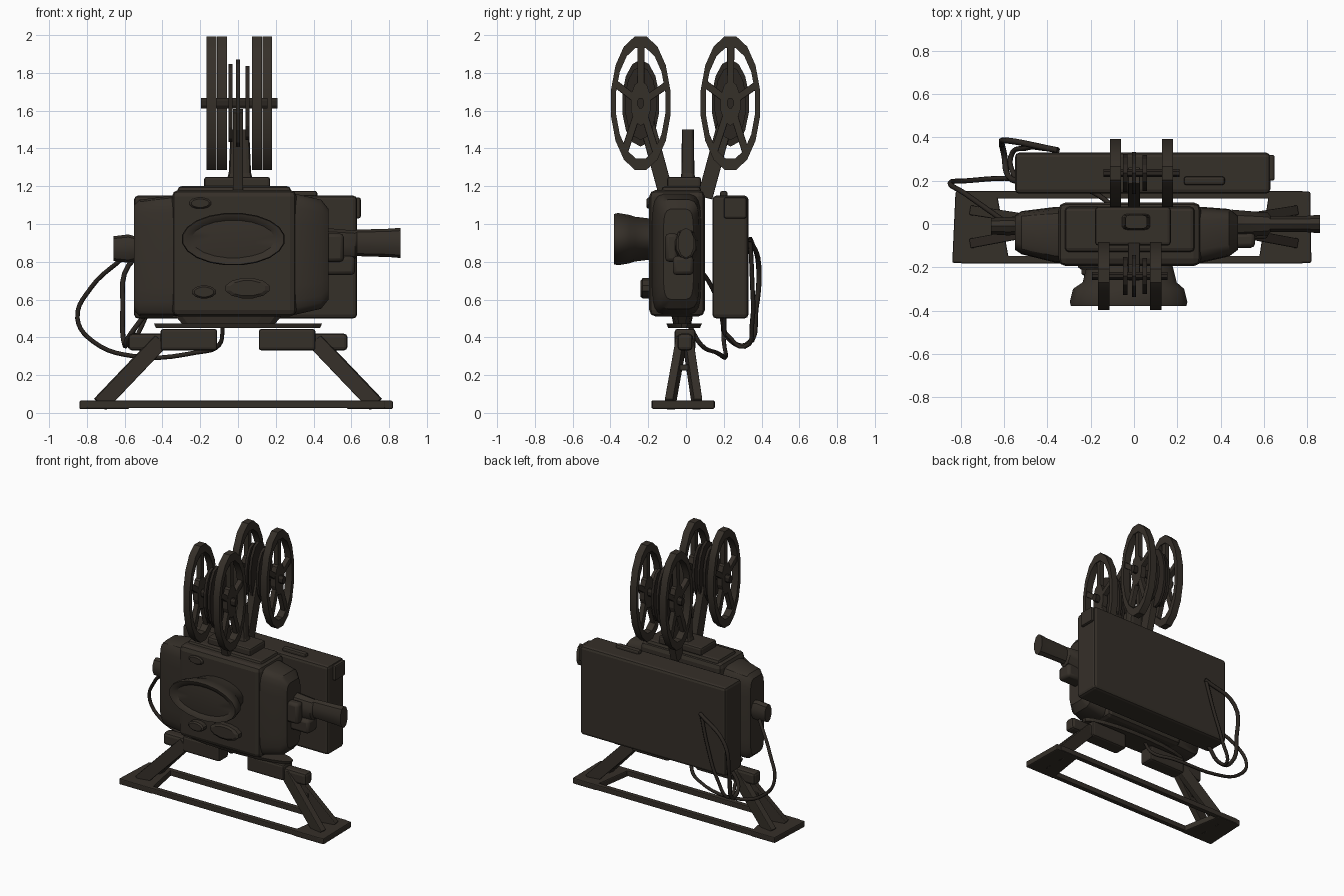
import bpy, math
from mathutils import Vector

cube = bpy.data.objects.get("Cube")
if cube:
    bpy.data.objects.remove(cube)


def material(name, rgb):
    m = bpy.data.materials.new(name)
    m.use_nodes = True
    m.diffuse_color = (*rgb, 1)
    m.node_tree.nodes["Principled BSDF"].inputs["Base Color"].default_value = (*rgb, 1)
    return m


BROWN = material("dark brown metal", (0.036, 0.029, 0.022))
BLACK = material("blackened metal", (0.024, 0.019, 0.015))


def make(name, verts, faces, mat=BROWN, bevel=0):
    me = bpy.data.meshes.new(name)
    me.from_pydata([tuple(v) for v in verts], [], faces)
    me.materials.append(mat)
    ob = bpy.data.objects.new(name, me)
    bpy.context.collection.objects.link(ob)
    if bevel:
        mod = ob.modifiers.new("edges", "BEVEL")
        mod.width, mod.segments = bevel, 2
    return ob


def loft(name, axis, sections, n=16, power=1.0, mat=BROWN, closed=False):
    """Skin sections (pos, centre a, centre b, radius a, radius b) along an axis.
    A power below 1 squares off the section; closed joins last to first."""
    verts, faces = [], []
    for pos, ca, cb, ra, rb in sections:
        for i in range(n):
            t = math.tau * (i + 0.5) / n
            c, s = math.cos(t), math.sin(t)
            p = [ca + ra * math.copysign(abs(c) ** power, c),
                 cb + rb * math.copysign(abs(s) ** power, s)]
            p.insert("xyz".index(axis), pos)
            verts.append(p)
    k = len(sections)
    for j in range(k if closed else k - 1):
        a, b = j * n, (j + 1) % k * n
        for i in range(n):
            h = (i + 1) % n
            quad = (a + i, a + h, b + h, b + i)
            faces.append(quad[::-1] if axis == "y" else quad)
    if not closed:
        caps = [tuple(range(n))[::-1], tuple(range((k - 1) * n, k * n))]
        faces += [f[::-1] for f in caps] if axis == "y" else caps
    return make(name, verts, faces, mat)


def box(name, lo, hi, bevel=0.012, mat=BROWN):
    verts = [(x, y, z) for x in (lo[0], hi[0]) for y in (lo[1], hi[1]) for z in (lo[2], hi[2])]
    faces = [(0, 1, 3, 2), (4, 6, 7, 5), (0, 4, 5, 1), (2, 3, 7, 6), (0, 2, 6, 4), (1, 5, 7, 3)]
    return make(name, verts, faces, mat, bevel)


def bar(name, a, b, w, h):
    """Rectangular bar between two points."""
    a, b = Vector(a), Vector(b)
    ob = box(name, (-w / 2, -h / 2, 0), (w / 2, h / 2, (b - a).length), 0.005)
    ob.location = a
    ob.rotation_euler = (b - a).to_track_quat("Z", "Y").to_euler()
    return ob


def cable(name, points, radius):
    cu = bpy.data.curves.new(name, "CURVE")
    cu.dimensions = "3D"
    cu.bevel_depth, cu.bevel_resolution, cu.resolution_u = radius, 1, 5
    sp = cu.splines.new("BEZIER")
    sp.bezier_points.add(len(points) - 1)
    for bp, p in zip(sp.bezier_points, points):
        bp.co = p
        bp.handle_left_type = bp.handle_right_type = "AUTO"
    cu.materials.append(BLACK)
    bpy.context.collection.objects.link(bpy.data.objects.new(name, cu))


# Projector body with a raised front housing and tapered ends
loft("body", "x", [(-0.55, -0.04, 0.82, 0.08, 0.28), (-0.52, -0.04, 0.82, 0.1, 0.31),
                   (-0.36, -0.05, 0.83, 0.13, 0.32), (0.31, -0.05, 0.84, 0.13, 0.32),
                   (0.44, -0.04, 0.84, 0.11, 0.29), (0.48, -0.04, 0.84, 0.08, 0.24)], 20, 0.35)
box("front_housing", (-0.35, -0.195, 0.51), (0.31, 0.1, 1.18), 0.035)
box("top_cap", (-0.32, -0.13, 1.14), (0.28, 0.08, 1.2), 0.02)
box("reel_mount", (-0.18, -0.1, 1.19), (0.17, 0.08, 1.25), 0.015)

# Flared oval lens hood with a shallow dished glass
loft("lens_hood", "y", [(-0.19, -0.02, 0.92, 0.2, 0.11), (-0.27, -0.02, 0.92, 0.22, 0.12),
                        (-0.3, -0.025, 0.92, 0.26, 0.13), (-0.36, -0.025, 0.92, 0.275, 0.14),
                        (-0.38, -0.025, 0.92, 0.27, 0.135), (-0.375, -0.025, 0.92, 0.245, 0.118),
                        (-0.36, -0.025, 0.92, 0.22, 0.1), (-0.365, -0.025, 0.92, 0.12, 0.055)], 20)
for name, x, z, rx, rz, y in (("left_dial", 0.05, 0.66, 0.12, 0.055, -0.24),
                              ("right_dial", -0.18, 0.64, 0.065, 0.035, -0.24),
                              ("upper_dial", -0.2, 1.11, 0.06, 0.03, -0.21)):
    loft(name, "y", [(-0.18, x, z, rx, rz), (y + 0.01, x, z, rx, rz),
                     (y, x, z, rx * 0.8, rz * 0.75)], 12)

# Side barrel, its clamp blocks and the knob on the opposite end
loft("side_barrel", "x", [(0.45, 0, 0.88, 0.07, 0.1), (0.62, 0, 0.89, 0.055, 0.075),
                          (0.63, 0, 0.9, 0.04, 0.07), (0.8, 0, 0.9, 0.04, 0.075),
                          (0.86, 0, 0.9, 0.045, 0.08)], 10)
box("barrel_clamp", (0.46, -0.11, 0.8), (0.56, -0.04, 0.95), 0.02)
box("barrel_guard", (0.45, -0.07, 0.73), (0.62, 0.04, 0.83), 0.02)
loft("end_knob", "x", [(-0.66, -0.01, 0.87, 0.04, 0.065), (-0.58, -0.01, 0.87, 0.045, 0.075),
                       (-0.53, -0.01, 0.87, 0.04, 0.06)], 10)

# Rear case
box("rear_case", (-0.55, 0.14, 0.5), (0.63, 0.33, 1.15), 0.02)
box("case_handle", (0.23, 0.18, 1.14), (0.42, 0.22, 1.175), 0.012)
box("case_latch", (0.62, 0.2, 1.03), (0.65, 0.32, 1.14), 0.01)

# Two double film reels on angled arms
for side, yc, shift in (("front", -0.24, -0.025), ("rear", 0.235, 0.03)):
    zc, ry, rz = 1.64, 0.16, 0.36
    for end, x in (("right", -0.115 + shift), ("left", 0.125 + shift)):
        h = 0.026
        loft(f"{side}_{end}_reel_rim", "x",
             [(x + dx, yc, zc, ry * f, rz * f) for dx, f in
              ((-h, 0.83), (-h, 1), (h, 1), (h, 0.83))][::-1], 16, closed=True)
        loft(f"{side}_{end}_reel_hub", "x", [(x - 0.02, yc, zc, 0.055, 0.12),
                                            (x + 0.02, yc, zc, 0.055, 0.12)], 10)
        for i in range(5):
            t = math.tau * i / 5 + 0.3
            d = Vector((0, ry * math.cos(t), rz * math.sin(t)))
            c = Vector((x, yc, zc))
            bar(f"{side}_{end}_spoke_{i + 1}", c + d * 0.2, c + d * 0.9, 0.038, 0.038)
    for i, x in enumerate((-0.04, 0.0, 0.05)):
        f = (0.9, 1, 0.85)[i]
        loft(f"{side}_film_disc_{i + 1}", "x", [(x - 0.01, yc, zc, 0.1 * f, 0.23 * f),
                                                (x + 0.01, yc, zc, 0.1 * f, 0.23 * f)], 14, mat=BLACK)
    loft(f"{side}_axle", "x", [(-0.17 + shift, yc, zc, 0.02, 0.03),
                               (0.18 + shift, yc, zc, 0.02, 0.03)], 8, mat=BLACK)
    s = math.copysign(1, yc)
    bar(f"{side}_reel_arm", (0, s * 0.1, 1.14), (0, s * 0.225, 1.6), 0.055, 0.08)
loft("center_post", "z", [(1.2, 0.01, 0.01, 0.08, 0.045), (1.27, 0.01, 0.01, 0.06, 0.035),
                          (1.5, 0.01, 0.01, 0.05, 0.032)], 12, 0.4)

# Turntable between body and stand
loft("turntable", "z", [(0.45, 0, -0.01, 0.44, 0.085), (0.472, 0, -0.01, 0.45, 0.095)], 20)
loft("pedestal", "z", [(0.46, -0.05, -0.02, 0.24, 0.045), (0.53, -0.05, -0.02, 0.3, 0.06)], 14, 0.6)

# Stand: mirrored A-frame legs, foot plates and long rails
for side, s in (("left", 1), ("right", -1)):
    xs = sorted((s * 0.11, s * 0.41))
    box(f"{side}_stand_block", (xs[0], -0.06, 0.33), (xs[1], 0.05, 0.445), 0.015)
    xs = sorted((s * 0.38, s * 0.58))
    box(f"{side}_hinge_block", (xs[0], -0.045, 0.33), (xs[1], 0.035, 0.42), 0.02)
    for tag, y0, y1 in (("front", -0.085, -0.025), ("rear", 0.06, 0.01)):
        bar(f"{side}_{tag}_leg", (s * 0.73, y0, 0.045), (s * 0.41, y1, 0.38), 0.045, 0.085)
    bar(f"{side}_leg_brace", (s * 0.55, -0.06, 0.24), (s * 0.55, 0.04, 0.24), 0.03, 0.03)
    outer = [(s * 0.63 - 0.005, 0.15), (s * 0.82 - 0.005, 0.15),
             (s * 0.83 - 0.01, -0.18), (s * 0.575, -0.18)]
    verts = [(x, y, z) for z in (0.02, 0.065) for x, y in outer]
    faces = [(0, 1, 2, 3), (7, 6, 5, 4)] + [(i, i + 4, (i + 1) % 4 + 4, (i + 1) % 4) for i in range(4)]
    if s < 0:
        faces = [f[::-1] for f in faces]
    make(f"{side}_foot_plate", verts, faces, BROWN, 0.008)
for tag, y in (("front", -0.165), ("rear", 0.135)):
    box(f"{tag}_rail", (-0.8, y - 0.018, 0.025), (0.78, y + 0.018, 0.065), 0.006)

# Hanging power cables
cable("long_cable", [(-0.61, 0.02, 0.82), (-0.78, 0.14, 0.66), (-0.85, 0.19, 0.5), (-0.77, 0.2, 0.38),
                     (-0.55, 0.21, 0.3), (-0.22, 0.16, 0.32), (-0.1, 0.08, 0.36), (-0.08, 0.02, 0.46)], 0.012)
cable("short_cable", [(-0.35, 0.34, 0.92), (-0.58, 0.385, 0.78), (-0.61, 0.37, 0.55),
                      (-0.6, 0.32, 0.36), (-0.58, 0.22, 0.4), (-0.5, 0.2, 0.51)], 0.014)
cable("case_cable", [(-0.36, 0.34, 0.92), (-0.42, 0.35, 0.7), (-0.5, 0.35, 0.48),
                     (-0.57, 0.31, 0.35), (-0.55, 0.21, 0.42)], 0.012)

# Smooth the rounded parts, keeping hard edges
bpy.ops.object.select_all(action="DESELECT")
for ob in bpy.context.scene.objects:
    if ob.type == "MESH" and any(k in ob.name for k in ("lens", "barrel", "knob", "body", "rim")):
        ob.select_set(True)
        bpy.context.view_layer.objects.active = ob
bpy.ops.object.shade_smooth_by_angle(angle=math.radians(35))
